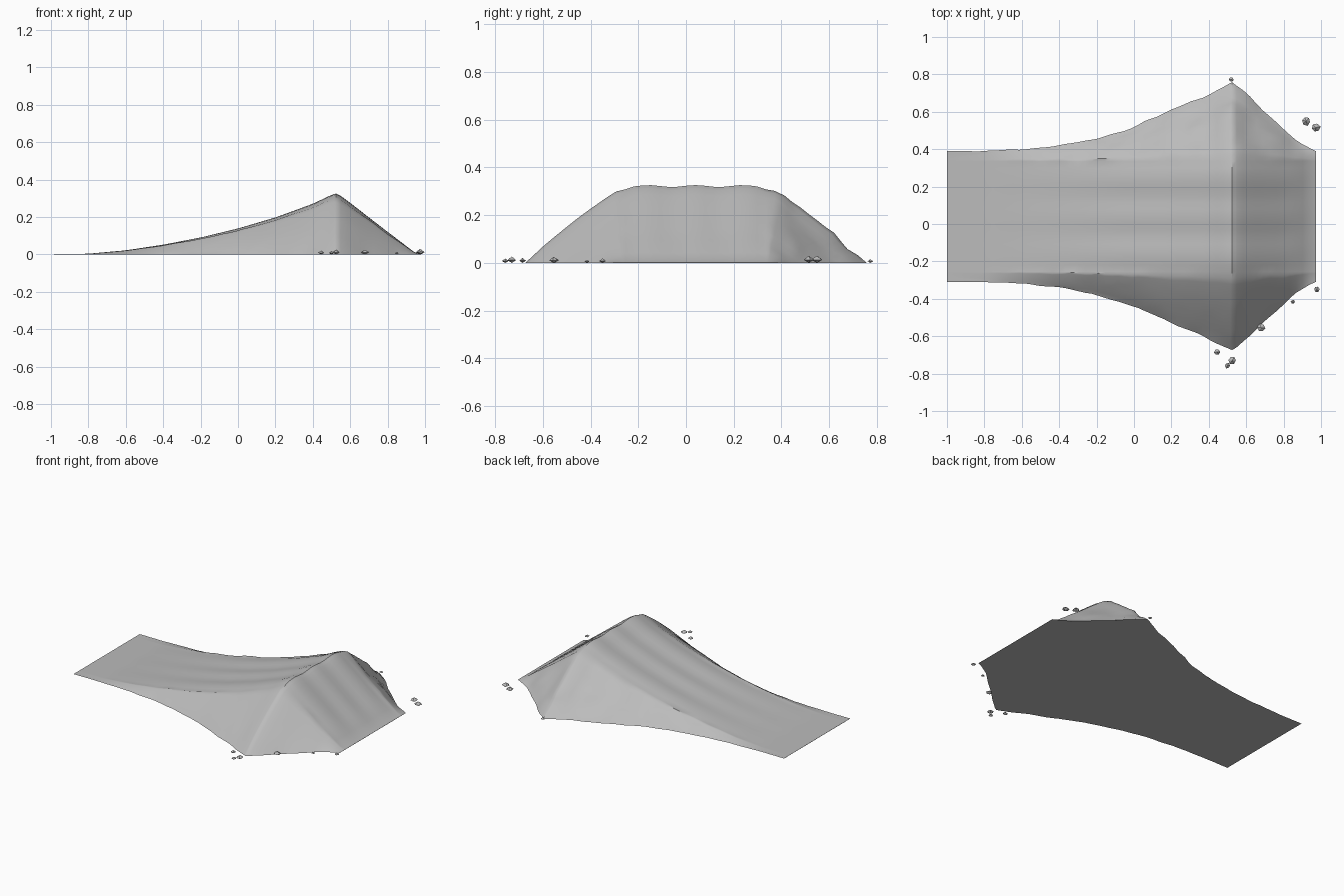
import bpy, bmesh, math, random
from mathutils import noise, Vector

cube = bpy.data.objects.get("Cube")
if cube:
    bpy.data.objects.remove(cube, do_unlink=True)
random.seed(4)
MID_Y = 0.04       # centre line of the mound
TOP_HALF = 0.295   # half width of the riding surface
SIDE, DECK = 12, 16


def material(name, value):
    m = bpy.data.materials.new(name)
    m.use_nodes = True
    m.diffuse_color = (value, value, value, 1)
    m.node_tree.nodes["Principled BSDF"].inputs["Base Color"].default_value = m.diffuse_color
    return m


def finish(name, bm, mat, angle):
    bmesh.ops.recalc_face_normals(bm, faces=bm.faces[:])
    mesh = bpy.data.meshes.new(name)
    bm.to_mesh(mesh)
    bm.free()
    ob = bpy.data.objects.new(name, mesh)
    bpy.context.collection.objects.link(ob)
    mesh.materials.append(mat)
    if angle:
        bpy.ops.object.select_all(action='DESELECT')
        ob.select_set(True)
        bpy.context.view_layer.objects.active = ob
        bpy.ops.object.shade_smooth_by_angle(angle=math.radians(angle))


# Ramp stations: x, height, half width at the ground
STATIONS = [(-1, 0.001, 0.35), (-0.8, 0.004, 0.35), (-0.6, 0.022, 0.357),
            (-0.4, 0.052, 0.38), (-0.2, 0.09, 0.415), (0, 0.138, 0.48),
            (0.2, 0.197, 0.57), (0.4, 0.27, 0.65), (0.5, 0.318, 0.707),
            (0.525, 0.325, 0.715), (0.55, 0.312, 0.698), (0.6, 0.275, 0.655),
            (0.7, 0.197, 0.56), (0.8, 0.12, 0.47), (0.86, 0.075, 0.41),
            (0.94, 0.014, 0.365), (0.972, 0.001, 0.35)]


def sample(x):
    for (x0, h0, w0), (x1, h1, w1) in zip(STATIONS, STATIONS[1:]):
        if x <= x1:
            t = (x - x0) / (x1 - x0)
            return h0 + (h1 - h0) * t, w0 + (w1 - w0) * t
    return STATIONS[-1][1:]


def section(x):
    """Points across the mound, front to back, starting and ending on the ground."""
    h, w = sample(x)
    bank = []
    for i in range(SIDE):
        t = i / SIDE
        bulge = 0.05 * math.sin(math.pi * t)
        bank.append((w + (TOP_HALF - w) * t, h * (t + bulge)))
    # Soften the shoulder where the bank meets the deck
    bank[-1] = (bank[-1][0], bank[-1][1] * 0.995)
    pts = [(-y, z) for y, z in bank]
    for i in range(DECK + 1):
        y = -TOP_HALF + 2 * TOP_HALF * i / DECK
        rut = 0.004 * math.cos(y * 32) * min(1, h * 8)
        shoulder = 0.03 * h if i in (0, DECK) else 0
        pts.append((y, max(0.001, h - shoulder + rut - 0.003 * min(1, h * 8))))
    pts += [(y, z) for y, z in reversed(bank)]
    out = []
    for k, (y, z) in enumerate(pts):
        p = Vector((x, y + MID_Y, z))
        bank_point = k < SIDE or k > SIDE + DECK
        n = noise.noise(p * 9) + 0.5 * noise.noise(p * 21)
        if bank_point:
            p.y += 0.009 * n * min(1, 0.4 + h * 5)
            if z > 0:
                p.z = max(0.001, z + 0.005 * n * min(1, h * 8))
        out.append(p)
    return out


# Dirt mound: loft of the sections with a flat underside
earth = material("grey earth", 0.5)
bm = bmesh.new()
count = 56
xs = sorted({round(-1 + 1.972 * i / count, 3) for i in range(count + 1)} | {0.525, 0.545})
rows = [[bm.verts.new(p) for p in section(x)] for x in xs]
for a, b in zip(rows, rows[1:]):
    for i in range(len(a) - 1):
        bm.faces.new((a[i], b[i], b[i + 1], a[i + 1]))
    bm.faces.new((a[-1], b[-1], b[0], a[0]))
bm.faces.new(rows[0])
bm.faces.new(rows[-1])
finish("dirt_ramp", bm, earth, 38)

# Loose stones around the foot of the ramp: x, y, radius
STONES = [(0.92, 0.55, 0.026), (0.973, 0.515, 0.026), (0.52, 0.772, 0.013),
          (0.977, -0.35, 0.016), (0.85, -0.415, 0.012), (0.68, -0.555, 0.022),
          (0.445, -0.685, 0.018), (0.5, -0.757, 0.016), (0.525, -0.73, 0.023)]
for n, (x, y, r) in enumerate(STONES, 1):
    bm = bmesh.new()
    turn = random.uniform(-0.4, 0.4)
    ring = []
    for i in range(6):
        a = turn + i * math.tau / 6
        s = r * random.uniform(0.8, 1.05)
        ring.append(bm.verts.new((x + s * math.cos(a), y + s * math.sin(a), r * 0.5)))
    top = bm.verts.new((x, y, r * 1.15))
    low = bm.verts.new((x, y, 0))
    for i in range(6):
        j = (i + 1) % 6
        bm.faces.new((ring[i], ring[j], top))
        bm.faces.new((ring[j], ring[i], low))
    finish(f"stone_{n}", bm, earth, 0)
